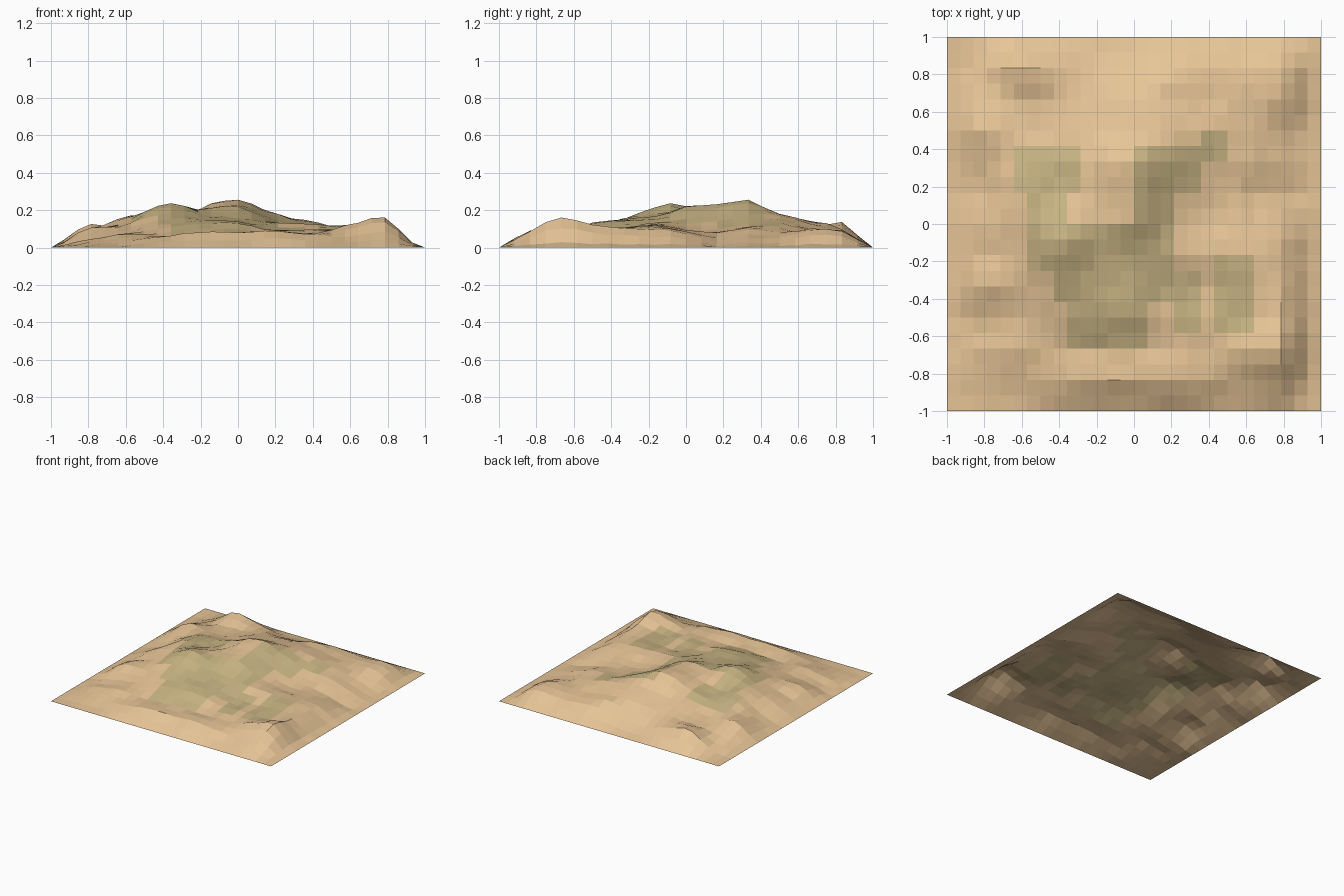
import bpy, bmesh, random
from math import exp

if "Cube" in bpy.data.objects:
    bpy.data.objects.remove(bpy.data.objects["Cube"])

NX, NY = 28, 24
random.seed(4)

# Cross-sections from back (y=5/6) to front (y=-5/6), heights in hundredths at x=-0.8..0.8
PROFILES = [
    (3, 13.5, 9.5, 5, 6, 9.5, 8.5, 8, 8.5),
    (6, 9, 10, 12, 13.5, 13, 10.5, 8.5, 9.5),
    (12, 10, 12, 15.5, 17.5, 17.5, 13.5, 9.5, 4.5),
    (8, 13.5, 15, 20, 25, 18, 11.5, 10, 4.5),
    (6, 17, 15.5, 20, 23, 14.5, 9, 7.5, 2.5),
    (9, 15.5, 20.5, 20, 22, 13, 9, 9, 7.5),
    (8, 13, 20.5, 17.5, 15.5, 13, 12.5, 11.5, 9.5),
    (10, 11, 15, 15, 14, 9.5, 9, 10.5, 10),
    (4, 7, 10, 13, 12.5, 9, 9.5, 9, 11.5),
    (4, 7, 6, 7, 7.5, 7.5, 8, 12, 16),
    (2, 3, 6, 8, 8, 9, 7, 6, 8.5),
]
# Extra crests: x, y, x radius, y radius, height
CRESTS = [
    (-.37, -.08, .12, .08, .026),
    (-.13, .32, .09, .1, .018),
    (.17, .75, .1, .06, .018),
    (.72, -.62, .07, .07, .006),
]
# Olive scrub patches: x min, x max, y min, y max
PATCHES = [
    (-.64, -.29, .17, .42), (-.57, -.36, 0, .17), (-.57, 0, -.25, 0),
    (-.43, .21, -.42, -.17), (-.36, .07, -.67, -.42), (0, .36, .17, .42),
    (0, .21, -.17, .17), (.36, .5, .33, .5), (.21, .36, -.58, -.25),
    (.43, .64, -.58, -.17),
]


def spline(vals, t):
    """Catmull-Rom through evenly spaced values, t measured in steps."""
    i = min(int(t), len(vals) - 2)
    f = t - i
    a, b = vals[max(i - 1, 0)], vals[i]
    c, d = vals[i + 1], vals[min(i + 2, len(vals) - 1)]
    return b + f * (c - a + f * (2 * a - 5 * b + 4 * c - d + f * (3 * (b - c) + d - a))) / 2


def height(x, y):
    rows = [spline((0, *p, 0), (x + 1) / 0.2) for p in PROFILES]
    z = max(0, spline([0, *rows, 0], (1 - y) * 6)) / 100
    z += sum(h * exp(-((x - cx) / rx) ** 2 - ((y - cy) / ry) ** 2) for cx, cy, rx, ry, h in CRESTS)
    # the right flank drops steeply to a flat margin
    return z * (0.6 if x > .9 else 0.85 if x > .83 else 1)


def material(name, color):
    m = bpy.data.materials.new(name)
    m.diffuse_color = (*color, 1)
    m.use_nodes = True
    m.node_tree.nodes["Principled BSDF"].inputs["Base Color"].default_value = m.diffuse_color
    return m


# Faceted terrain sheet
bm = bmesh.new()
grid = []
for j in range(NY + 1):
    row = []
    for i in range(NX + 1):
        x, y = -1 + 2 * i / NX, -1 + 2 * j / NY
        rim = i in (0, NX) or j in (0, NY)
        z = 0 if rim else max(0, height(x, y) + random.uniform(-.005, .005))
        row.append(bm.verts.new((x, y, z)))
    grid.append(row)
for j in range(NY):
    for i in range(NX):
        f = bm.faces.new((grid[j][i], grid[j][i + 1], grid[j + 1][i + 1], grid[j + 1][i]))
        c = f.calc_center_median()
        f.material_index = int(any(a < c.x < b and d < c.y < e for a, b, d, e in PATCHES))

mesh = bpy.data.meshes.new("terrain")
bm.to_mesh(mesh)
bm.free()
mesh.materials.append(material("sand", (0.80, 0.56, 0.31)))
mesh.materials.append(material("scrub", (0.58, 0.46, 0.23)))
bpy.context.collection.objects.link(bpy.data.objects.new("terrain", mesh))
